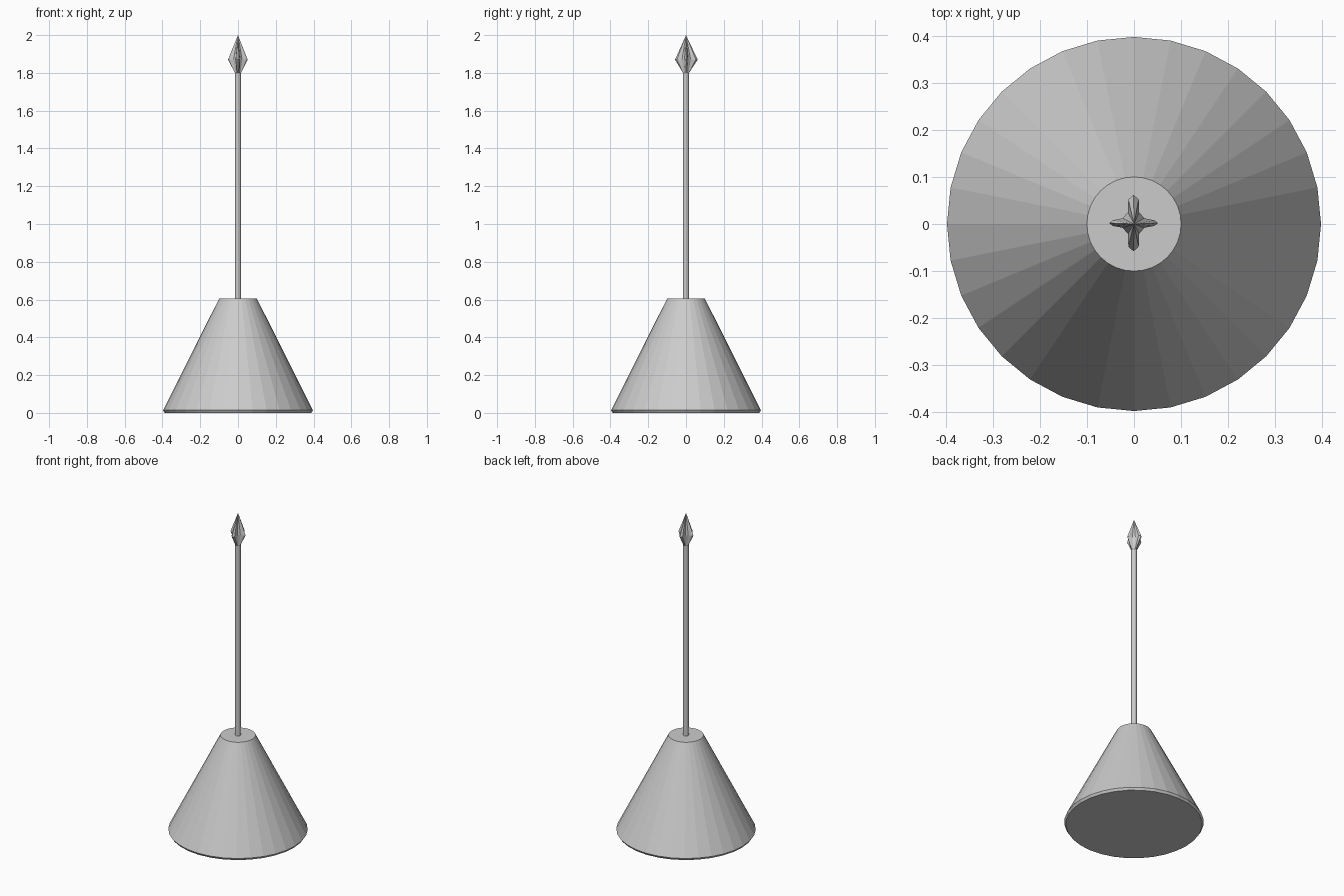
import bpy
import bmesh
from math import cos, sin, tau, radians

cube = bpy.data.objects.get("Cube")
if cube:
    bpy.data.objects.remove(cube, do_unlink=True)


def circle(radius, z, sides):
    return [(radius * cos(tau * i / sides), radius * sin(tau * i / sides), z)
            for i in range(sides)]


def loft(name, rings, apex=None):
    """Skin a stack of equal rings, closing the ends with a cap or a point."""
    bm = bmesh.new()
    loops = [[bm.verts.new(p) for p in ring] for ring in rings]
    n = len(loops[0])
    for low, high in zip(loops, loops[1:]):
        for i in range(n):
            j = (i + 1) % n
            bm.faces.new((low[i], low[j], high[j], high[i]))
    bm.faces.new(loops[0][::-1])
    if apex:
        tip = bm.verts.new(apex)
        for i in range(n):
            bm.faces.new((loops[-1][i], loops[-1][(i + 1) % n], tip))
    else:
        bm.faces.new(loops[-1])
    bmesh.ops.recalc_face_normals(bm, faces=bm.faces)
    mesh = bpy.data.meshes.new(name)
    bm.to_mesh(mesh)
    bm.free()
    obj = bpy.data.objects.new(name, mesh)
    bpy.context.collection.objects.link(obj)
    return obj


# Conical base with a thin undercut rim
loft("base", [circle(r, z, 32) for r, z in ((0.388, 0), (0.397, 0.014), (0.1, 0.605))])

# Slender pole
pole = loft("pole", [circle(0.016, z, 16) for z in (0.6, 1.81)])

# Four-bladed spearhead: one quarter of the cross outline, mirrored around
quarter = [(0.052, 0), (0.044, 0.006), (0.023, 0.010), (0.012, 0.023), (0.011, 0.050)]
top = (0, 0.060)
half = quarter + [top] + [(-x, y) for x, y in quarter[::-1]]
outline = half + [(x, -y) for x, y in half[-2:0:-1]]
blades = [(x - 0.001, y + 0.002, 1.87) for x, y in outline]
loft("spearhead", [circle(0.016, 1.8, len(outline)), blades], apex=(0, 0, 2))

# Soft shading on the pole only
bpy.ops.object.select_all(action='DESELECT')
pole.select_set(True)
bpy.context.view_layer.objects.active = pole
bpy.ops.object.shade_smooth_by_angle(angle=radians(30))
